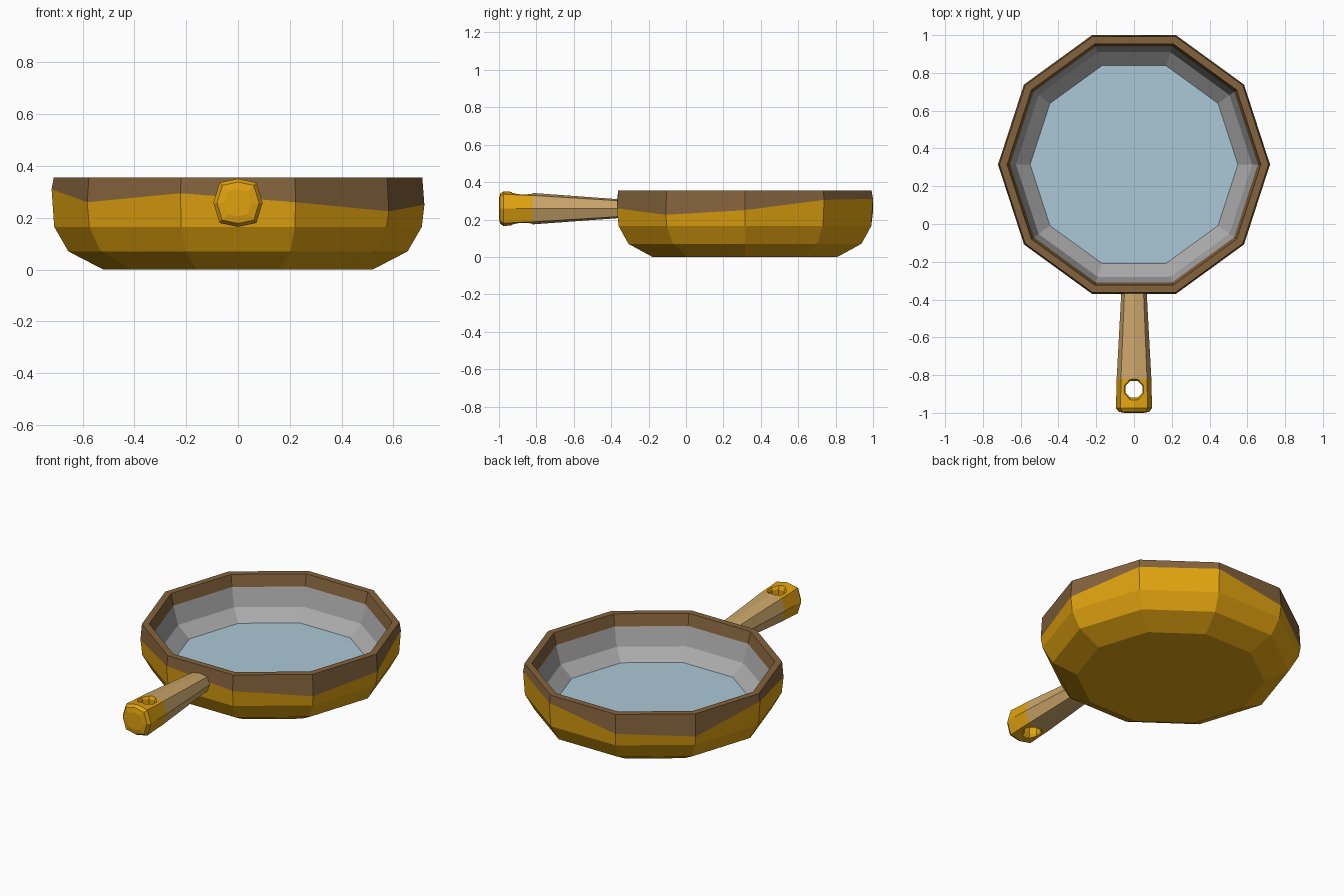
import bpy, bmesh, math

if "Cube" in bpy.data.objects:
    bpy.data.objects.remove(bpy.data.objects["Cube"])


def material(name, r, g, b):
    lin = [((c / 255 + 0.055) / 1.055) ** 2.4 for c in (r, g, b)]
    m = bpy.data.materials.new(name)
    m.diffuse_color = (*lin, 1)
    m.use_nodes = True
    m.node_tree.nodes["Principled BSDF"].inputs["Base Color"].default_value = m.diffuse_color
    return m


GOLD = material("gold", 224, 162, 16)
BROWN = material("brown", 132, 99, 60)
TAN = material("tan", 202, 165, 106)
GRAY = material("gray", 170, 170, 170)
BLUE = material("pale_blue", 171, 201, 215)


def loft(name, rings, mats, band_mats):
    """Join rings of points with quads and cap both ends; one material per band."""
    bm = bmesh.new()
    loops = [[bm.verts.new(p) for p in ring] for ring in rings]
    n = len(loops[0])
    faces = [(bm.faces.new(loops[0]), band_mats[0])]
    for a, b, m in zip(loops, loops[1:], band_mats[1:]):
        for i in range(n):
            j = (i + 1) % n
            faces.append((bm.faces.new((a[i], a[j], b[j], b[i])), m))
    faces.append((bm.faces.new(loops[-1]), band_mats[-1]))
    for f, m in faces:
        f.material_index = mats.index(m)
    bmesh.ops.recalc_face_normals(bm, faces=bm.faces)
    me = bpy.data.meshes.new(name)
    bm.to_mesh(me)
    bm.free()
    for m in mats:
        me.materials.append(m)
    ob = bpy.data.objects.new(name, me)
    bpy.context.collection.objects.link(ob)
    return ob


# Pan body: ten-sided profile, with an uneven seam where the rim colour starts
CY = 0.315
SEAM = [0.25, 0.305, 0.31, 0.24, 0.22, 0.31, 0.26, 0.295, 0.26, 0.225]


def pan_ring(r, z):
    pts = []
    for i in range(10):
        a = math.radians(36 * i)
        h = SEAM[i] if z is None else z
        pts.append((r * math.cos(a), CY + r * math.sin(a), h))
    return pts


profile = [(0.52, 0), (0.655, 0.07), (0.71, 0.165), (0.72, None), (0.712, 0.355),
           (0.672, 0.355), (0.656, 0.285), (0.625, 0.175), (0.55, 0.11)]
loft("pan_body", [pan_ring(r, z) for r, z in profile],
     [GOLD, BROWN, GRAY, BLUE],
     [GOLD, GOLD, GOLD, GOLD, BROWN, BROWN, BROWN, GRAY, GRAY, BLUE])


# Handle: eight-sided, widening towards the end
def handle_ring(y, w, h):
    c = [(1, 0), (0.75, 0.84), (0, 1), (-0.75, 0.84),
         (-1, 0), (-0.75, -0.84), (0, -1), (0.75, -0.84)]
    return [(w * u, y, 0.258 + h * v) for u, v in c]


stations = [(-0.34, 0.066, 0.049), (-0.82, 0.092, 0.084), (-0.91, 0.094, 0.088),
            (-0.975, 0.095, 0.093), (-0.994, 0.081, 0.08), (-1.0, 0.052, 0.052)]
handle = loft("handle", [handle_ring(*s) for s in stations], [TAN, GOLD],
              [TAN, TAN, GOLD, GOLD, GOLD, GOLD, GOLD])


# Hanging hole with flared edges
def hole_ring(z, r):
    return [(r * math.cos(math.radians(45 * i + 22.5)),
             -0.875 + r * math.sin(math.radians(45 * i + 22.5)), 0.258 + z) for i in range(8)]


cutter = loft("hole_cutter",
              [hole_ring(*s) for s in [(-0.13, 0.085), (-0.065, 0.048), (0.065, 0.048), (0.13, 0.085)]],
              [TAN, GOLD], [GOLD] * 5)
cutter.hide_render = True
mod = handle.modifiers.new("hole", 'BOOLEAN')
mod.operation = 'DIFFERENCE'
mod.solver = 'EXACT'
mod.object = cutter
bpy.context.view_layer.objects.active = handle
bpy.ops.object.modifier_apply(modifier=mod.name)
bpy.data.objects.remove(cutter)
